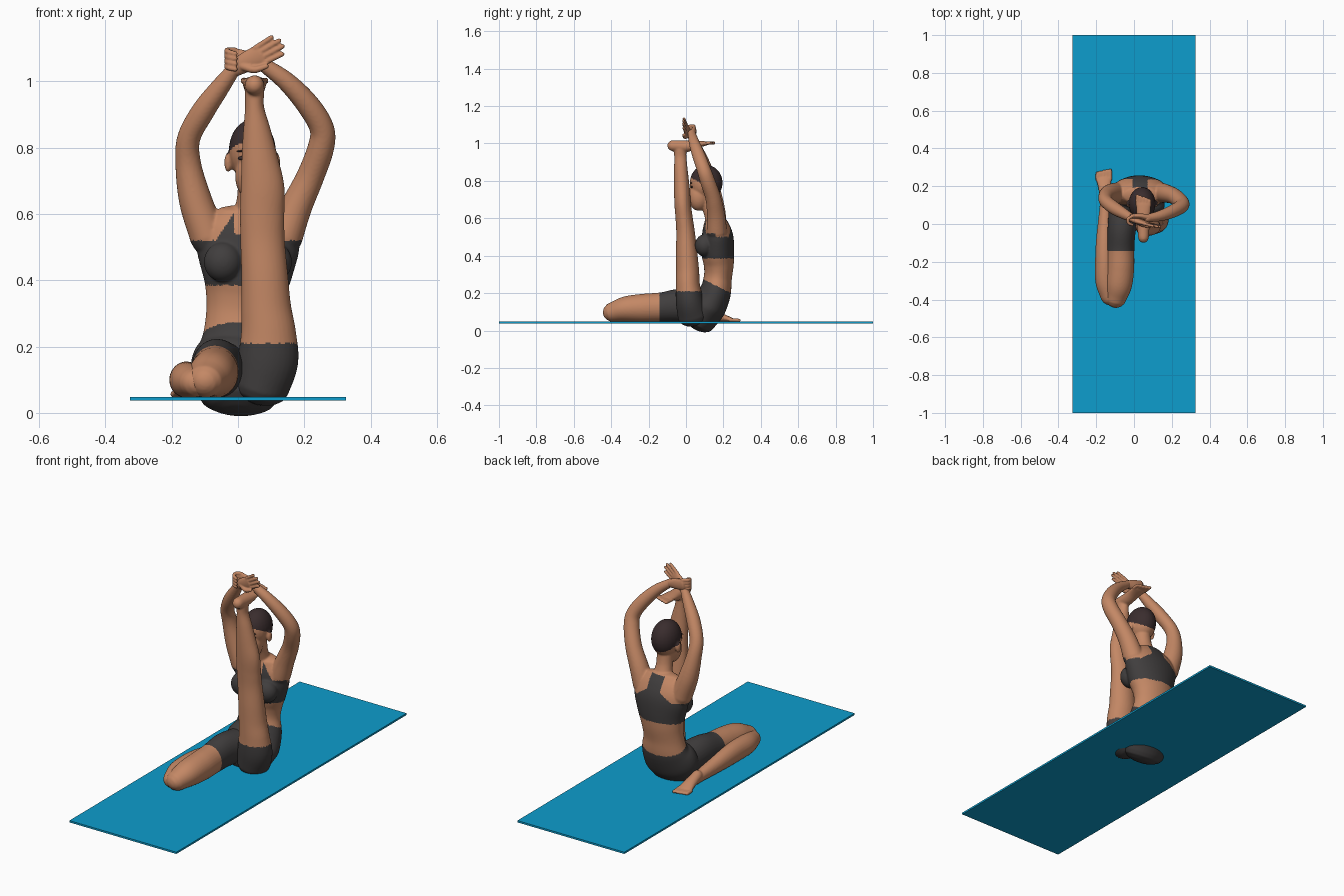
import bpy, bmesh, math
from mathutils import Vector, Matrix

FRONT, UP = Vector((0, -1, 0)), Vector((0, 0, 1))


def material(name, rgb):
    m = bpy.data.materials.new(name)
    m.diffuse_color = (*rgb, 1)
    return m


SKIN = material("skin", (0.55, 0.245, 0.13))
CLOTH = material("dark_cloth", (0.052, 0.048, 0.048))
HAIR = material("hair", (0.042, 0.026, 0.027))
MAT = material("mat_blue", (0.004, 0.34, 0.61))


def limb(bm, pts, up=FRONT, caps=(None, None), n=24, steps=6):
    """Loft ellipses along a smooth path; each point is x, y, z, side radius, depth radius."""
    p = [Vector(q if len(q) == 5 else (*q, q[3])) for q in pts]
    p = [p[0] * 2 - p[1]] + p + [p[-1] * 2 - p[-2]]
    samples = []
    for i in range(1, len(p) - 2):
        a, b, c, d = p[i - 1:i + 3]
        for k in range(steps):
            t = k / steps
            samples.append(0.5 * (2 * b + (c - a) * t + (2 * a - 5 * b + 4 * c - d) * t * t
                                  + (3 * b - a - 3 * c + d) * t ** 3))
    samples.append(p[-2])
    pos = [Vector(s[:3]) for s in samples]
    rings = []
    last = len(pos) - 1

    def ring(c, t, ra, rb):
        u = (up - t * up.dot(t)).normalized()
        s = t.cross(u)
        return [bm.verts.new(c + s * ra * math.cos(w) + u * rb * math.sin(w))
                for w in (2 * math.pi * j / n for j in range(n))]

    for i, s in enumerate(samples):
        t = (pos[min(i + 1, last)] - pos[max(i - 1, 0)]).normalized()
        end = -1 if i == 0 else (1 if i == last else 0)
        angles = [math.radians(w) for w in (0, 25, 50, 70, 85)]
        if not end:
            rings.append(ring(pos[i], t, s[3], s[4]))
            continue
        h = caps[0 if end < 0 else 1] or min(s[3], s[4])
        for w in (reversed(angles) if end < 0 else angles):
            rings.append(ring(pos[i] + t * (end * h * math.sin(w)), t,
                              s[3] * math.cos(w), s[4] * math.cos(w)))
    for r, q in zip(rings, rings[1:]):
        for j in range(n):
            bm.faces.new((r[j], r[(j + 1) % n], q[(j + 1) % n], q[j]))
    bm.faces.new(rings[0][::-1])
    bm.faces.new(rings[-1])


def ball(bm, c, r):
    bmesh.ops.create_uvsphere(bm, u_segments=24, v_segments=16, radius=1,
                              matrix=Matrix.Translation(c) @ Matrix.Diagonal((*r, 1)))


def finish(name, bm, mats, rule=None, voxel=0.005, smooth=5):
    """Fuse the pieces into one smooth skin, then colour faces by rule."""
    bmesh.ops.recalc_face_normals(bm, faces=bm.faces)
    me = bpy.data.meshes.new(name)
    bm.to_mesh(me)
    bm.free()
    ob = bpy.data.objects.new(name, me)
    bpy.context.collection.objects.link(ob)
    if voxel:
        r = ob.modifiers.new("fuse", 'REMESH')
        r.mode, r.voxel_size = 'VOXEL', voxel
        s = ob.modifiers.new("soften", 'SMOOTH')
        s.factor, s.iterations = 0.5, smooth
        ev = ob.evaluated_get(bpy.context.evaluated_depsgraph_get())
        me = bpy.data.meshes.new_from_object(ev)
        ob.modifiers.clear()
        ob.data = me
    me.materials.clear()
    for m in mats:
        me.materials.append(m)
    for f in me.polygons:
        f.use_smooth = True
        f.material_index = rule(*f.center) if rule else 0
    return ob


# Yoga mat
bpy.ops.mesh.primitive_cube_add(size=1, location=(0, 0, 0.043))
mat = bpy.context.object
mat.name = "yoga_mat"
mat.scale = (0.65, 2, 0.01)
mat.data.materials.append(MAT)

# Torso, neck, head and arms
bm = bmesh.new()
limb(bm, [(0, .07, .05, .12, .085), (.005, .115, .13, .148, .1), (.015, .155, .2, .132, .085),
          (.015, .17, .28, .113, .075), (.02, .175, .35, .117, .08), (.027, .17, .42, .137, .088),
          (.03, .168, .5, .155, .085), (.033, .16, .56, .14, .07), (.035, .152, .605, .1, .05)],
     caps=(.05, .02), n=40)
for s in (-1, 1):
    ball(bm, (.03 + s * .075, .1, .455), (.058, .052, .06))
    ball(bm, (.043 + s * .073, .108, .755), (.011, .018, .03))
limb(bm, [(.037, .155, .58, .055, .045), (.04, .13, .65, .043, .041), (.043, .115, .72, .043, .045)])
ball(bm, (.043, .108, .79), (.071, .088, .095))
ball(bm, (.043, .068, .715), (.052, .056, .075))
ball(bm, (.043, .012, .742), (.013, .018, .022))
ball(bm, (.043, .018, .697), (.022, .009, .011))
limb(bm, [(-.09, .165, .53, .055), (-.128, .16, .64, .05), (-.15, .145, .75, .039),
          (-.148, .12, .83, .035), (-.105, .085, .91, .035), (-.055, .055, .98, .029),
          (-.01, .03, 1.04, .021)])
limb(bm, [(.14, .165, .53, .055), (.175, .16, .62, .048), (.217, .145, .71, .042),
          (.25, .115, .8, .04), (.252, .095, .86, .037), (.21, .07, .93, .035),
          (.145, .045, 1.0, .029), (.07, .03, 1.055, .021)])


def body_colour(x, y, z):
    dx = abs(x - .033)
    if z + .5 * (y - .1) < .27:
        return 1                                     # waist of the shorts
    if .385 < z < .66:
        if y > .16:                                  # racer back
            return int(.4 < z < .5 or (z < .62 and dx < .04 + max(0, .55 - z) * 1.4))
        neckline = dx < .045 and z > .54
        return int(z < .52 + max(0, .1 - dx) * 1.5 and not neckline)
    if z > .83 - .5 * y and dx < .09 and z < .9 and y > 0:
        return 2                                     # cropped hair
    return 0


finish("torso_head_and_arms", bm, (SKIN, CLOTH, HAIR), body_colour)

# Open hand, held at the wrist by the other hand
bm = bmesh.new()
limb(bm, [(-.02, .035, 1.03, .021, .019), (.02, .015, 1.055, .03, .016),
          (.07, 0, 1.08, .034, .011)], caps=(.01, .01))
f, p = Vector((.85, -.2, .48)), Vector((-.48, 0, .87))
for i, length in zip((-1.5, -.5, .5, 1.5), (.062, .075, .074, .058)):
    a = Vector((.066, .001, 1.078)) + p * i * .017
    b = a + f * length + p * i * .003
    limb(bm, [(*a, .0095), (*b, .0075)], n=12)
limb(bm, [(.015, .01, 1.045, .013), (.05, -.005, 1.035, .011), (.085, -.012, 1.045, .008)], n=12)
finish("open_hand", bm, (SKIN,), voxel=.0035, smooth=3)

bm = bmesh.new()
limb(bm, [(.08, .032, 1.05, .021, .019), (.03, .042, 1.062, .028, .014),
          (-.012, .042, 1.07, .03, .012)], caps=(.01, .01))
for z in (1.046, 1.062, 1.078, 1.093):
    limb(bm, [(-.008, .042, z, .009), (-.032, .026, z, .009), (-.028, .004, z - .005, .0085),
              (-.008, -.004, z - .01, .0075)], up=UP, n=12)
finish("gripping_hand", bm, (SKIN,), voxel=.0035, smooth=3)

# Raised leg and foot
bm = bmesh.new()
limb(bm, [(.07, .04, .08, .085, .085), (.09, .02, .16, .092, .075), (.092, .01, .24, .083, .065),
          (.085, .008, .32, .075, .062), (.08, .003, .42, .07, .057), (.074, -.002, .52, .067, .05),
          (.073, -.01, .6, .067, .046), (.074, -.018, .68, .066, .044), (.066, -.022, .76, .056, .042),
          (.057, -.027, .85, .042, .037), (.05, -.03, .92, .029, .033), (.05, -.032, .97, .029, .033)],
     caps=(.055, .02), n=32)
limb(bm, [(.05, -.068, .988, .029, .03), (.05, 0, .985, .033, .032), (.05, .06, .995, .037, .02),
          (.05, .105, 1.0, .041, .012)], up=UP, caps=(.032, .01))
for i in range(5):
    x = .017 + i * .0165
    limb(bm, [(x, .1, 1.0, .0095), (x, .15 - i * .006, 1.003, .009)], up=UP, n=12)
finish("raised_leg", bm, (SKIN, CLOTH), lambda x, y, z: int(z < .21))

# Folded leg: thigh to the front, shin and foot laid back beside the hip
bm = bmesh.new()
limb(bm, [(-.05, .07, .13, .085, .085), (-.065, -.03, .135, .075, .088), (-.07, -.13, .125, .072, .079),
          (-.072, -.23, .12, .073, .076), (-.08, -.32, .115, .07, .068), (-.095, -.385, .1, .058, .054)],
     up=UP, caps=(.06, .06), n=32)
finish("folded_thigh", bm, (SKIN, CLOTH), lambda x, y, z: int(y > -.143))

bm = bmesh.new()
limb(bm, [(-.125, -.38, .092, .053, .045), (-.15, -.3, .098, .055, .053), (-.156, -.2, .1, .05, .055),
          (-.156, -.1, .095, .046, .05), (-.154, 0, .085, .038, .04), (-.152, .1, .076, .029, .03),
          (-.152, .15, .072, .028, .027)], up=UP, caps=(.05, .02))
limb(bm, [(-.152, .12, .085, .028, .03), (-.155, .19, .07, .034, .022), (-.16, .24, .058, .041, .012)],
     up=UP, caps=(.03, .01))
for i in range(5):
    x = -.195 + i * .0175
    limb(bm, [(x, .235, .057, .01), (x, .27 + i * .004, .055, .009)], up=UP, n=12)
finish("folded_shin_and_foot", bm, (SKIN,))

# Eyes and brows
for s, side in ((-1, "right"), (1, "left")):
    for part, z, y, r in (("eye", .768, .031, (.013, .005, .006)), ("brow", .789, .029, (.017, .005, .003))):
        bm = bmesh.new()
        ball(bm, (.043 + s * .03, y, z), r)
        finish(f"{side}_{part}", bm, (HAIR,), voxel=None)
